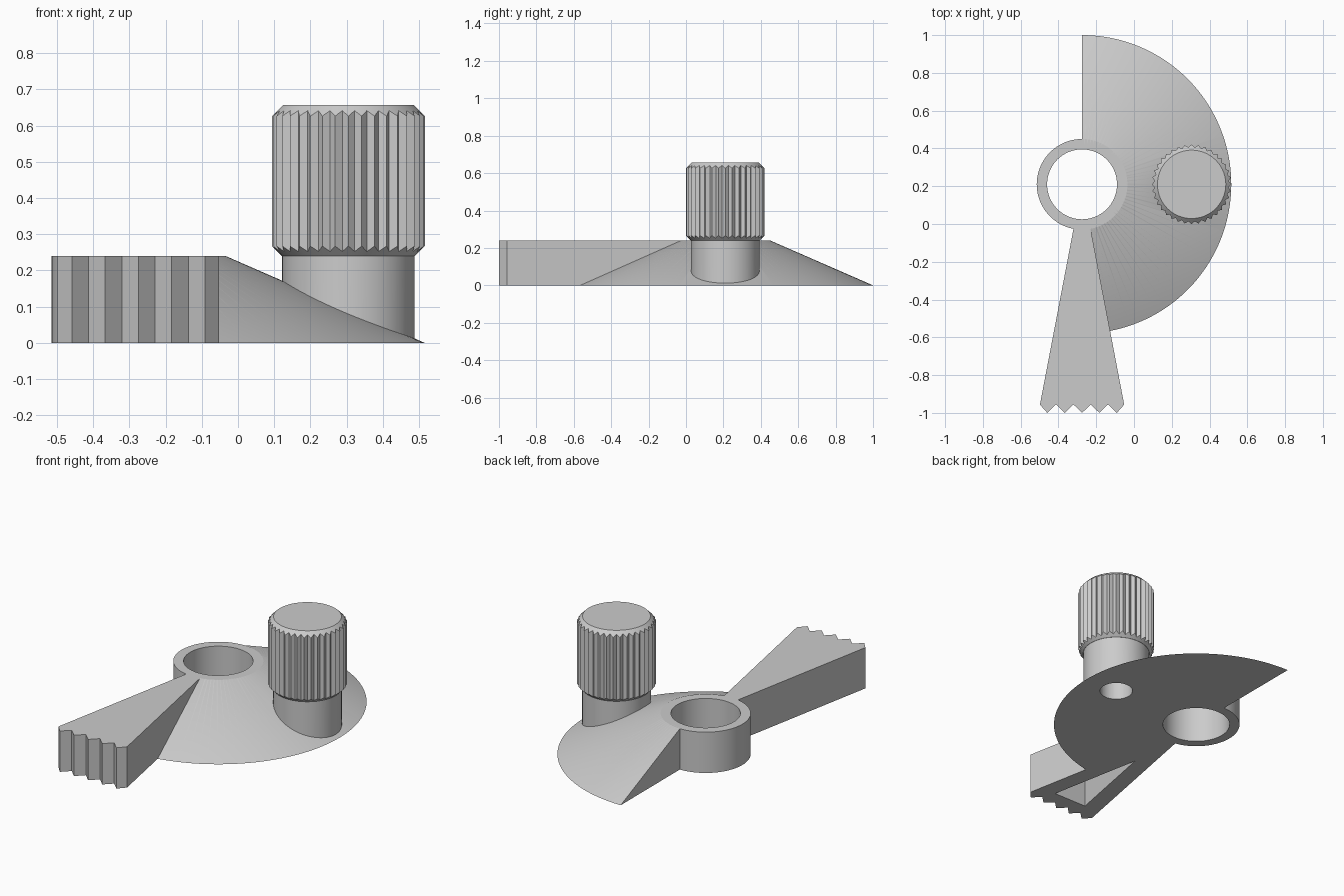
import bpy, bmesh, math
from mathutils import Vector

if "Cube" in bpy.data.objects:
    bpy.data.objects.remove(bpy.data.objects["Cube"])

CX, CY = -0.275, 0.21       # hub axis
KX = 0.305                  # knob axis (same y as hub)
H = 0.24                    # hub height
ARM = math.tan(math.radians(10.9))

grey = bpy.data.materials.new("light_grey")
grey.diffuse_color = (0.6, 0.6, 0.6, 1)
grey.use_nodes = True
grey.node_tree.nodes["Principled BSDF"].inputs["Base Color"].default_value = grey.diffuse_color


def add(name, bm, loc=(0, 0, 0)):
    bmesh.ops.recalc_face_normals(bm, faces=bm.faces)
    me = bpy.data.meshes.new(name)
    bm.to_mesh(me)
    bm.free()
    me.materials.append(grey)
    ob = bpy.data.objects.new(name, me)
    ob.location = loc
    bpy.context.collection.objects.link(ob)
    return ob


def prism(name, pts, z0, z1, loc):
    bm = bmesh.new()
    f = bm.faces.new([bm.verts.new((x, y, z0)) for x, y in pts])
    r = bmesh.ops.extrude_face_region(bm, geom=[f])
    bmesh.ops.translate(bm, vec=(0, 0, z1 - z0),
                        verts=[v for v in r["geom"] if isinstance(v, bmesh.types.BMVert)])
    return add(name, bm, loc)


def cylinder(name, r, z0, z1, loc, n=96):
    pts = [(r * math.cos(2 * math.pi * i / n), r * math.sin(2 * math.pi * i / n)) for i in range(n)]
    return prism(name, pts, z0, z1, loc)


def boolean(ob, other, op):
    m = ob.modifiers.new(op, "BOOLEAN")
    m.operation, m.object, m.solver = op, other, "EXACT"
    bpy.context.view_layer.objects.active = ob
    bpy.ops.object.modifier_apply(modifier=m.name)
    bpy.data.objects.remove(other)


def smooth(ob, deg):
    bpy.ops.object.select_all(action="DESELECT")
    ob.select_set(True)
    bpy.context.view_layer.objects.active = ob
    bpy.ops.object.shade_smooth_by_angle(angle=math.radians(deg))


hub = (CX, CY, 0)
post = (KX, CY, 0)

# hub ring
body = cylinder("lever_body", 0.24, 0, H, hub)

# conical flange, a partial revolve about the hub
bm = bmesh.new()
rings = []
STEPS = 88
for i in range(STEPS + 1):
    a = math.radians(90 - 173 * i / STEPS)
    rings.append([bm.verts.new((r * math.cos(a), r * math.sin(a), z))
                  for r, z in ((0.2, 0), (0.79, 0), (0.24, H), (0.2, H))])
for p, q in zip(rings, rings[1:]):
    for k in range(4):
        bm.faces.new((p[k], p[(k + 1) % 4], q[(k + 1) % 4], q[k]))
bm.faces.new(rings[0])
bm.faces.new(rings[-1])
flange = add("flange", bm, hub)

# flared arm with a toothed end
tip = [(-0.223 + 0.0, -1.166)]
tip += [(-0.184 + 0.046 * i, -1.21 if i % 2 == 0 else -1.165) for i in range(9)]
tip += [(0.223, -1.166)]
arm = prism("arm", [(0.2 * ARM, -0.2), (-0.2 * ARM, -0.2)] + tip, 0, H, hub)

# round post under the knob
collar = cylinder("post", 0.183, 0, H, post)
for part in (flange, arm, collar):
    boolean(body, part, "UNION")

# bore, arm underside pocket and screw hole
boolean(body, cylinder("bore", 0.185, -0.1, 0.4, hub), "DIFFERENCE")
boolean(body, prism("pocket", [(0, -0.53), (-0.56 * ARM, -1.09), (0.56 * ARM, -1.09)], -0.1, 0.19, hub),
        "DIFFERENCE")
boolean(body, cylinder("screw_hole", 0.09, -0.1, 0.4, post, 48), "DIFFERENCE")
smooth(body, 25)

# knurled knob with chamfered ends
TEETH = 36
bm = bmesh.new()
loops = [[], [], [], []]
for i in range(TEETH * 2):
    a = math.pi * i / TEETH
    r = 0.211 if i % 2 == 0 else 0.196
    c, s = math.cos(a), math.sin(a)
    for loop, (rad, z) in zip(loops, ((0.184, 0.24), (r, 0.24 + (r - 0.184)),
                                      (r, 0.656 - (r - 0.181)), (0.181, 0.656))):
        loop.append(bm.verts.new((rad * c, rad * s, z)))
n = TEETH * 2
for p, q in zip(loops, loops[1:]):
    for i in range(n):
        bm.faces.new((p[i], p[(i + 1) % n], q[(i + 1) % n], q[i]))
bm.faces.new(loops[0])
bm.faces.new(loops[-1])
knob = add("knurled_knob", bm, post)
boolean(knob, cylinder("knob_hole", 0.09, 0.1, 0.4, post, 48), "DIFFERENCE")
smooth(knob, 20)
